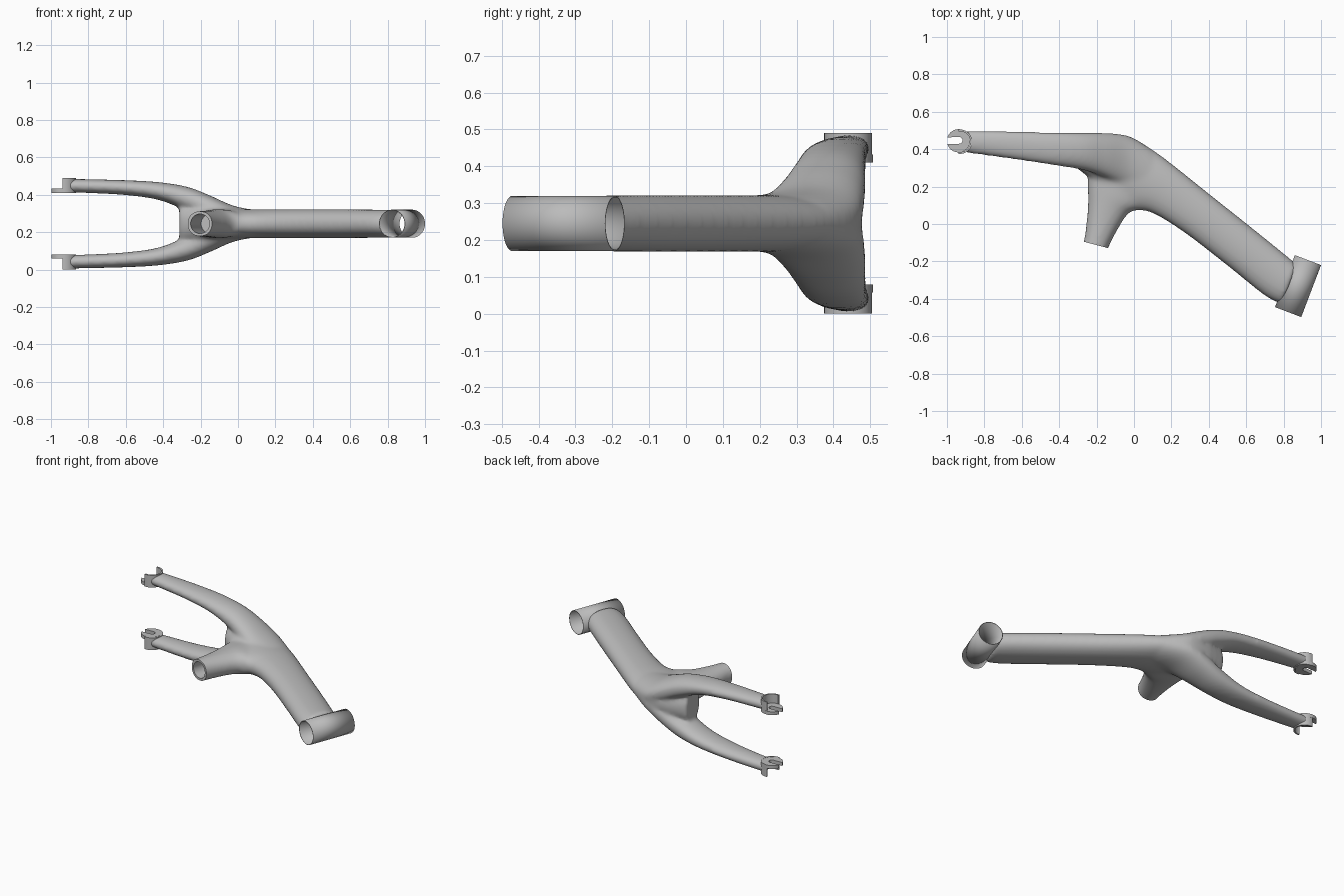
import bpy, bmesh, math
from mathutils import Vector, Matrix

if "Cube" in bpy.data.objects:
    bpy.data.objects.remove(bpy.data.objects["Cube"])

ZC = 0.245  # height of the symmetry plane
grey = bpy.data.materials.new("light_grey")
grey.diffuse_color = (0.5, 0.5, 0.5, 1)
grey.use_nodes = True
grey.node_tree.nodes["Principled BSDF"].inputs["Base Color"].default_value = grey.diffuse_color


def to_object(name, bm):
    bmesh.ops.recalc_face_normals(bm, faces=bm.faces)
    me = bpy.data.meshes.new(name)
    bm.to_mesh(me)
    bm.free()
    me.materials.append(grey)
    ob = bpy.data.objects.new(name, me)
    bpy.context.collection.objects.link(ob)
    return ob


def activate(ob):
    bpy.ops.object.select_all(action='DESELECT')
    ob.select_set(True)
    bpy.context.view_layer.objects.active = ob


def catmull(a, b, c, d, t):
    return tuple(0.5 * (2 * q + (r - p) * t + (2 * p - 5 * q + 4 * r - s) * t * t
                        + (3 * q - p - 3 * r + s) * t ** 3) for p, q, r, s in zip(a, b, c, d))


def loft(bm, secs, n=40, steps=6, flip=False):
    """Oval rings spanning two outline points, each (x1, y1, x2, y2, z, half height)."""
    rows = []
    for i in range(len(secs) - 1):
        quad = [secs[min(max(i + k, 0), len(secs) - 1)] for k in (-1, 0, 1, 2)]
        rows += [catmull(*quad, s / steps) for s in range(steps)]
    rows.append(secs[-1])
    rings = []
    for x1, y1, x2, y2, z, h in rows:
        if flip:
            z = 2 * ZC - z
        ring = []
        for k in range(n):
            a = 2 * math.pi * k / n
            c, s = math.cos(a), math.sin(a)
            c, s = (math.copysign(abs(v) ** 0.93, v) for v in (c, s))
            ring.append(bm.verts.new(((x1 + x2) / 2 + (x1 - x2) / 2 * c,
                                      (y1 + y2) / 2 + (y1 - y2) / 2 * c, z + h * s)))
        rings.append(ring)
    for r, q in zip(rings, rings[1:]):
        for k in range(n):
            bm.faces.new((r[k], r[(k + 1) % n], q[(k + 1) % n], q[k]))
    bm.faces.new(rings[0])
    bm.faces.new(rings[-1])


def cylinder(name, a, b, r, n=64, caps=True):
    a, b = Vector(a), Vector(b)
    bm = bmesh.new()
    rot = (b - a).to_track_quat('Z', 'Y').to_matrix().to_4x4()
    bmesh.ops.create_cone(bm, cap_ends=caps, segments=n, radius1=r, radius2=r,
                          depth=(b - a).length, matrix=Matrix.Translation((a + b) / 2) @ rot)
    return to_object(name, bm)


def prism(name, outline, z0, z1):
    bm = bmesh.new()
    f = bm.faces.new([bm.verts.new((x, y, z0)) for x, y in outline])
    g = bmesh.ops.extrude_face_region(bm, geom=[f])
    bmesh.ops.translate(bm, vec=(0, 0, z1 - z0),
                        verts=[v for v in g['geom'] if isinstance(v, bmesh.types.BMVert)])
    return to_object(name, bm)


def arc(cx, cy, r, a0, a1, n=32):
    return [(cx + r * math.cos(math.radians(a0 + (a1 - a0) * i / n)),
             cy + r * math.sin(math.radians(a0 + (a1 - a0) * i / n))) for i in range(n + 1)]


# fused body: main beam, seat stub and two rear arms
bm = bmesh.new()
loft(bm, [(0.87, -0.22, 0.79, -0.425, ZC, 0.071),
          (0.80, -0.16, 0.70, -0.38, ZC, 0.072),
          (0.62, -0.015, 0.50, -0.22, ZC, 0.074),
          (0.40, 0.16, 0.27, -0.043, ZC, 0.074),
          (0.20, 0.32, 0.09, 0.065, ZC, 0.074),
          (0.09, 0.40, -0.03, 0.08, ZC, 0.076),
          (-0.03, 0.465, -0.12, 0.14, ZC, 0.085),
          (-0.16, 0.475, -0.20, 0.22, ZC, 0.10),
          (-0.31, 0.445, -0.31, 0.305, ZC, 0.10)])
loft(bm, [(-0.288, -0.15, -0.158, -0.185, ZC, 0.065),
          (-0.265, -0.09, -0.139, -0.125, ZC, 0.065),
          (-0.25, 0.02, -0.085, -0.02, ZC, 0.066),
          (-0.243, 0.12, -0.03, 0.06, ZC, 0.07),
          (-0.245, 0.22, 0.04, 0.10, ZC, 0.074),
          (-0.24, 0.34, 0.06, 0.24, ZC, 0.07)])
arm = [(-0.95, 0.39, 0.497, 0.449, 0.033), (-0.80, 0.37, 0.496, 0.446, 0.034),
       (-0.60, 0.342, 0.492, 0.438, 0.037), (-0.42, 0.315, 0.488, 0.419, 0.045),
       (-0.27, 0.29, 0.486, 0.376, 0.063), (-0.15, 0.25, 0.484, 0.322, 0.071),
       (-0.03, 0.19, 0.468, 0.268, 0.072), (0.09, 0.12, 0.40, ZC, 0.070)]
for flip in (False, True):
    loft(bm, [(x, hi, x, lo, z, h) for x, lo, hi, z, h in arm], flip=flip)
body = to_object("frame_body", bm)

m = body.modifiers.new("fuse", 'REMESH')
m.mode = 'VOXEL'
m.voxel_size = 0.01
m = body.modifiers.new("blend", 'SMOOTH')
m.factor = 0.5
m.iterations = 20
m = body.modifiers.new("restore", 'DISPLACE')
m.strength = 0.003
m.mid_level = 0

# cutters: head tube bore, seat stub end and bore, arm ends
H0, H1 = Vector((0.824, -0.471, ZC)), Vector((0.930, -0.193, ZC))
hd = (H1 - H0).normalized()
S = Vector((-0.203, -0.112, ZC))
sd = Vector((-0.255, -0.967, 0))
cutters = [cylinder("head_cutter", H0 - hd * 0.1, H1 + hd * 0.1, 0.0725),
           cylinder("seat_end_cutter", S, S + sd * 0.15, 0.13),
           cylinder("seat_bore_cutter", S + sd * 0.05, S - sd * 0.22, 0.052),
           cylinder("arm_end_cutter", (-0.93, 0.44, -0.1), (-0.93, 0.44, 0.6), 0.06)]
for c in cutters:
    c.hide_render = True
    m = body.modifiers.new(c.name, 'BOOLEAN')
    m.operation = 'DIFFERENCE'
    m.solver = 'EXACT'
    m.object = c
activate(body)
bpy.ops.object.convert(target='MESH')
for c in cutters:
    bpy.data.objects.remove(c)

# open head tube with a thin wall
head = cylinder("head_tube", H0, H1, 0.075, caps=False)
m = head.modifiers.new("wall", 'SOLIDIFY')
m.thickness = 0.004
m.offset = -1

# dropouts: half-round cup on each arm end and a slotted plate
parts = [body, head]
cup = arc(-0.93, 0.44, 0.065, -98, 98) + arc(-0.93, 0.44, 0.055, 98, -98)
plate = arc(-0.938, 0.445, 0.062, 163, -163, 48) + arc(-0.935, 0.447, 0.018, -90, 90, 12)
for side, sgn in (("upper", 1), ("lower", -1)):
    def level(d):
        return ZC + sgn * d
    for nm, outline, d0, d1 in (("cup", cup, 0.165, 0.245), ("plate", plate, 0.165, 0.187)):
        za, zb = sorted((level(d0), level(d1)))
        parts.append(prism(f"{side}_dropout_{nm}", outline, za, zb))

for ob in parts:
    activate(ob)
    bpy.ops.object.shade_smooth_by_angle(angle=math.radians(35))
